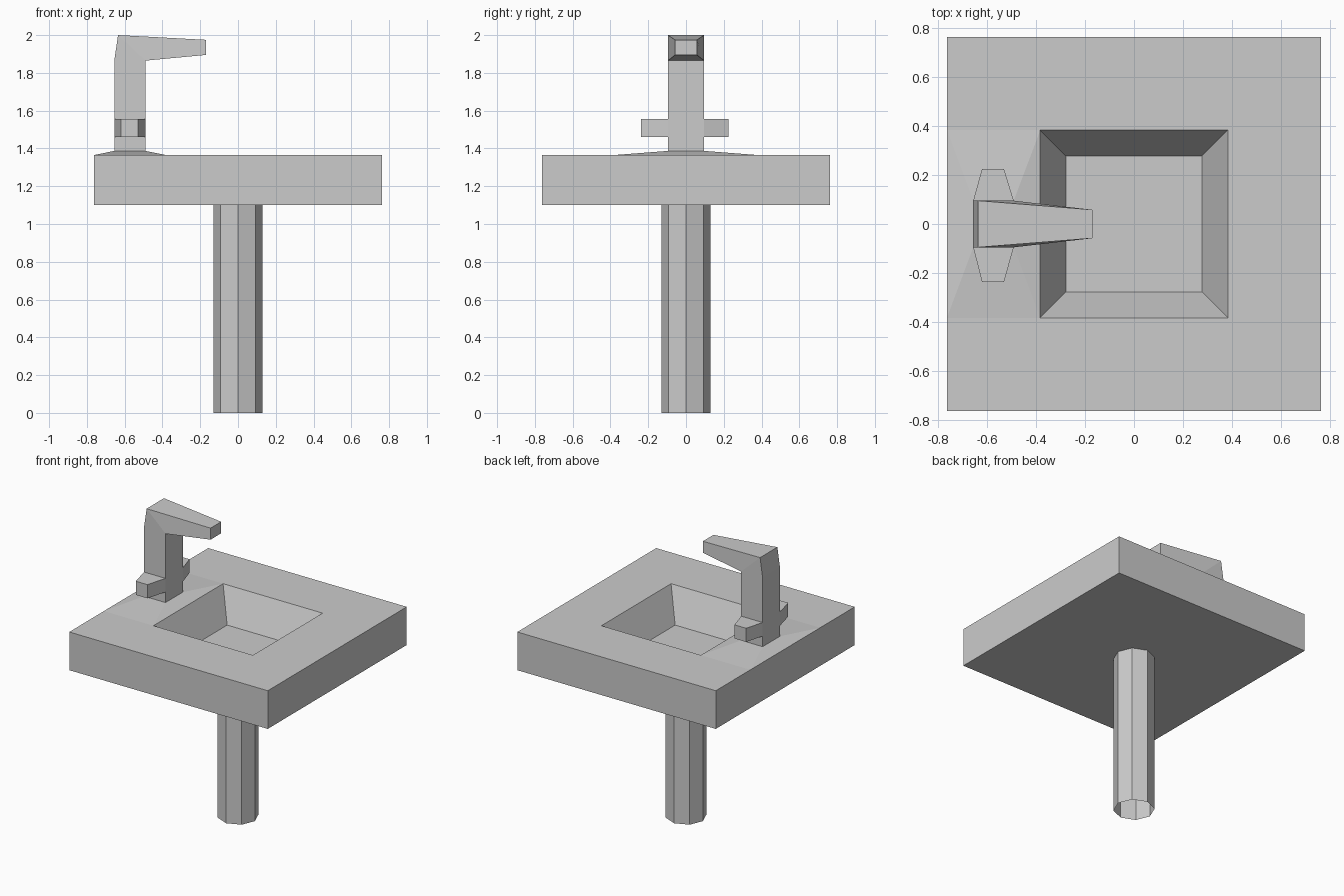
import bpy, bmesh, math

if "Cube" in bpy.data.objects:
    bpy.data.objects.remove(bpy.data.objects["Cube"])


def finish(name, bm):
    bmesh.ops.remove_doubles(bm, verts=bm.verts, dist=1e-4)
    bmesh.ops.recalc_face_normals(bm, faces=bm.faces)
    mesh = bpy.data.meshes.new(name)
    bm.to_mesh(mesh)
    bm.free()
    obj = bpy.data.objects.new(name, mesh)
    bpy.context.collection.objects.link(obj)
    return obj


def rect(x0, x1, y, z0, z1=None):
    """Four-point ring; z0 is the height at x0, z1 the height at x1."""
    z1 = z0 if z1 is None else z1
    return [(x0, -y, z0), (x1, -y, z1), (x1, y, z1), (x0, y, z0)]


def loft(bm, rings, cap_start=False, cap_end=False):
    rows = [[bm.verts.new(p) for p in r] for r in rings]
    bands = []
    for a, b in zip(rows, rows[1:]):
        n = len(a)
        bands.append([bm.faces.new((a[i], a[(i + 1) % n], b[(i + 1) % n], b[i]))
                      for i in range(n)])
    if cap_start:
        bm.faces.new(rows[0][::-1])
    if cap_end:
        bm.faces.new(rows[-1])
    return bands


TOP, OUT, RIM = 1.365, 0.762, 0.382

# Pedestal: open eight-sided tube with a corner on each axis
bm = bmesh.new()
circle = [(0.13 * math.cos(i * math.pi / 4), 0.13 * math.sin(i * math.pi / 4)) for i in range(8)]
loft(bm, [[(x, y, z) for x, y in circle] for z in (0, 1.10)])
finish("pedestal", bm)

# Basin: slab sides and underside, sunken bowl
bm = bmesh.new()
loft(bm, [rect(-OUT, OUT, OUT, 1.10), rect(-OUT, OUT, OUT, TOP)], cap_start=True)
loft(bm, [rect(-RIM, RIM, RIM, TOP), rect(-0.278, 0.278, 0.278, 1.145)], cap_end=True)
# Flat top around the bowl, leaving the tap deck cell open
cuts = (-OUT, -RIM, RIM, OUT)
for i in range(3):
    for j in range(3):
        if (i, j) not in ((1, 1), (0, 1)):
            x0, x1, y0, y1 = cuts[i], cuts[i + 1], cuts[j], cuts[j + 1]
            bm.faces.new([bm.verts.new((x, y, TOP))
                          for x, y in ((x0, y0), (x1, y0), (x1, y1), (x0, y1))])
# Raised tap deck
loft(bm, [rect(-OUT, -RIM, RIM, TOP), rect(-0.655, -0.49, 0.095, 1.387)])
finish("basin", bm)

# Tap: column bending into a tapered spout
bm = bmesh.new()
rings = [rect(-0.655, -0.49, 0.095, z) for z in (1.387, 1.46, 1.555, 1.865)]
rings.append(rect(-0.635, -0.49, 0.095, 2.0, 1.865))
rings.append(rect(-0.17, -0.17, 0.058, 1.975, 1.895))
bands = loft(bm, rings, cap_end=True)
# Tap handles: pull the side faces out and narrow them
for face, y in ((bands[1][0], -0.237), (bands[1][2], 0.225)):
    tip = bmesh.ops.extrude_discrete_faces(bm, faces=[face])["faces"][0]
    for v in tip.verts:
        v.co.y = y
        v.co.x = -0.619 if v.co.x < -0.57 else -0.53
finish("tap", bm)
